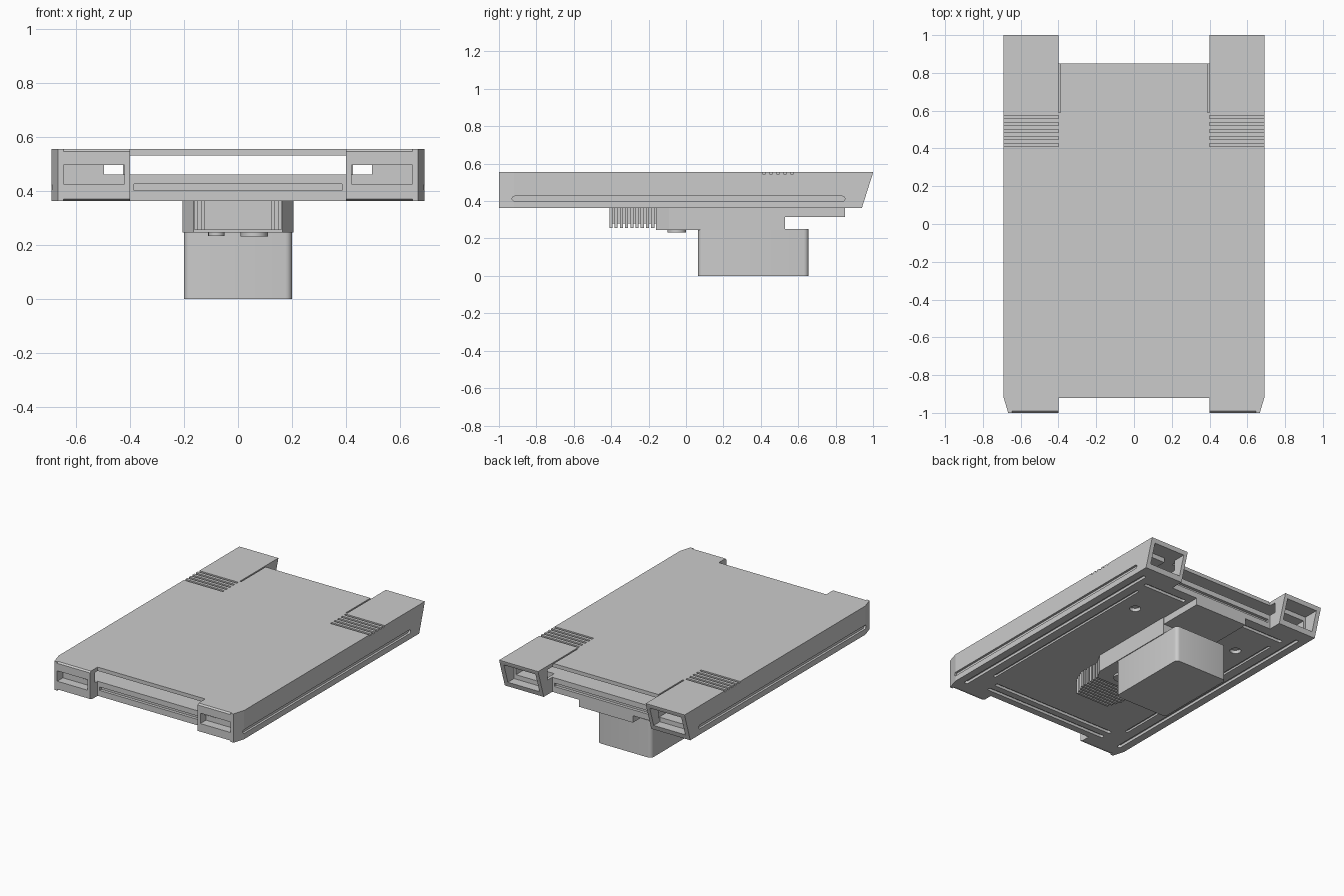
import bpy, bmesh, math

if "Cube" in bpy.data.objects:
    bpy.data.objects.remove(bpy.data.objects["Cube"], do_unlink=True)

grey = bpy.data.materials.new("plain grey")
grey.use_nodes = True
grey.diffuse_color = (0.6, 0.6, 0.6, 1)
grey.node_tree.nodes["Principled BSDF"].inputs["Base Color"].default_value = (0.6, 0.6, 0.6, 1)


def prism(name, points, axis, lo, hi):
    """Extrude a flat outline along one axis."""
    place = {"x": lambda u, v, w: (w, u, v),
             "y": lambda u, v, w: (u, w, v),
             "z": lambda u, v, w: (u, v, w)}[axis]
    bm = bmesh.new()
    a = [bm.verts.new(place(u, v, lo)) for u, v in points]
    b = [bm.verts.new(place(u, v, hi)) for u, v in points]
    bm.faces.new(a)
    bm.faces.new(b)
    n = len(points)
    for i in range(n):
        j = (i + 1) % n
        bm.faces.new((a[i], a[j], b[j], b[i]))
    bmesh.ops.recalc_face_normals(bm, faces=bm.faces)
    mesh = bpy.data.meshes.new(name)
    bm.to_mesh(mesh)
    bm.free()
    mesh.materials.append(grey)
    obj = bpy.data.objects.new(name, mesh)
    bpy.context.collection.objects.link(obj)
    return obj


def box(name, x0, x1, y0, y1, z0, z1):
    return prism(name, [(x0, y0), (x1, y0), (x1, y1), (x0, y1)], "z", z0, z1)


def side_box(name, s, x0, x1, *rest):
    """Box given for the +x side, mirrored when s is -1."""
    return box(name, min(s * x0, s * x1), max(s * x0, s * x1), *rest)


def capsule(u0, u1, v, r, upright=False):
    """Outline of a slot with round ends."""
    pts = []
    for k in range(14):
        t = math.pi * (k % 7) / 6 + (-math.pi / 2 if k < 7 else math.pi / 2)
        c = u1 - r if k < 7 else u0 + r
        pts.append((c + r * math.cos(t), v + r * math.sin(t)))
    return [(q, p) for p, q in pts] if upright else pts


def disc(x, y, r, n=20):
    return [(x + r * math.cos(math.tau * i / n), y + r * math.sin(math.tau * i / n))
            for i in range(n)]


def apply(obj, mod):
    bpy.context.view_layer.objects.active = obj
    bpy.ops.object.modifier_apply(modifier=mod.name)


def cut(obj, cutter):
    mod = obj.modifiers.new("cut", "BOOLEAN")
    mod.operation, mod.solver, mod.object = "DIFFERENCE", "EXACT", cutter
    apply(obj, mod)
    bpy.data.objects.remove(cutter, do_unlink=True)


# Slab housing with a raked back end
body = prism("housing", [(-1, 0.362), (0.94, 0.362), (0.998, 0.545), (1, 0.555), (-1, 0.555)],
             "x", -0.69, 0.69)

# Front and back notches, and the hollow running through
cut(body, box("front_notch", -0.4, 0.4, -1.1, -0.92, 0.2, 0.7))
cut(body, box("back_notch", -0.4, 0.4, 0.85, 1.1, 0.2, 0.7))
cut(body, box("hollow", -0.495, 0.495, -0.95, 0.9, 0.46, 0.53))

# Stepped edges of the plates in the notches
for y0, y1 in ((-0.95, -0.9), (0.83, 0.88)):
    cut(body, box("edge_groove", -0.385, 0.385, y0, y1, 0.402, 0.425))

for s in (-1, 1):
    # Chamfered front corners
    cut(body, prism("corner_cut", [(s * 0.663, -1.01), (s * 0.69, -0.92),
                                   (s * 0.8, -0.92), (s * 0.8, -1.01)], "z", 0.2, 0.7))
    # Small bevels above and below the front corner blocks
    lo, hi = sorted((s * 0.39, s * 0.645))
    cut(body, prism("top_bevel", [(-1.01, 0.535), (-0.988, 0.558), (-1.01, 0.558)], "x", lo, hi))
    cut(body, prism("low_bevel", [(-1.01, 0.374), (-0.965, 0.359), (-1.01, 0.359)], "x", lo, hi))
    # Front windows and framed back recesses
    cut(body, side_box("front_window", s, 0.42, 0.645, -1.1, -0.94, 0.425, 0.495))
    cut(body, side_box("back_recess", s, 0.425, 0.66, 0.885, 1.1, 0.395, 0.527))
    cut(body, side_box("back_window", s, 0.42, 0.645, 0.8, 0.9, 0.425, 0.495))
    # Long grooves in the side walls
    lo, hi = sorted((s * 0.675, s * 0.8))
    cut(body, prism("side_groove", capsule(-0.93, 0.85, 0.413, 0.013), "x", lo, hi))
    # Vents and seam on top
    for i in range(5):
        y = 0.41 + i * 0.037
        cut(body, side_box("vent", s, 0.4, 0.75, y, y + 0.016, 0.546, 0.6))
    cut(body, side_box("seam", s, 0.39, 0.4, 0.59, 0.9, 0.546, 0.6))
    # Slots and screw wells underneath
    cut(body, prism("long_slot", capsule(-0.9, 0.85, s * 0.625, 0.013, True), "z", 0.3, 0.38))
    cut(body, prism("inner_slot", capsule(-0.72, 0.68, s * 0.54, 0.01, True), "z", 0.3, 0.375))
    lo, hi = sorted((s * 0.23, s * 0.56))
    cut(body, prism("back_slot", capsule(lo, hi, 0.77, 0.013), "z", 0.3, 0.38))
    cut(body, prism("screw_well", disc(s * 0.41, 0.5, 0.035), "z", 0.3, 0.385))
for y in (-0.86, -0.79):
    cut(body, prism("front_slot", capsule(-0.47, 0.47, y, 0.013), "z", 0.3, 0.38))

# Mount under the housing, narrowing towards the front
prism("mount", [(-0.165, -0.16), (0.165, -0.16), (0.205, -0.09), (0.205, 0.53),
                (-0.205, 0.53), (-0.205, -0.09)], "z", 0.246, 0.364)
box("mount_back", -0.2, 0.2, 0.52, 0.85, 0.315, 0.364)

# Knobs below the mount
prism("small_knob", disc(-0.08, -0.05, 0.03), "z", 0.234, 0.25)
prism("large_knob", disc(0.06, -0.05, 0.05), "z", 0.232, 0.25)

# Cooling fins on a narrower core
box("fin_core", -0.11, 0.11, -0.4, -0.15, 0.28, 0.364)
for i in range(9):
    y = -0.41 + i * 0.028
    w = min(0.16, 0.125 + i * 0.012)
    box("cooling_fin", -w, w, y, y + 0.017, 0.255, 0.364)

# Hanging box with rounded upright edges
pack = box("lower_box", -0.2, 0.2, 0.065, 0.655, 0, 0.25)
bm = bmesh.new()
bm.from_mesh(pack.data)
upright = [e for e in bm.edges if abs(e.verts[0].co.z - e.verts[1].co.z) > 0.1]
bmesh.ops.bevel(bm, geom=upright, offset=0.025, segments=4, profile=0.5, affect="EDGES")
bm.to_mesh(pack.data)
bm.free()

# Smooth the rounded parts and keep the edges sharp
bpy.ops.object.select_all(action="DESELECT")
for obj in bpy.data.objects:
    if obj.type == "MESH" and ("knob" in obj.name or obj is pack or obj.name == "lower_box"):
        obj.select_set(True)
bpy.context.view_layer.objects.active = pack
bpy.ops.object.shade_smooth_by_angle(angle=math.radians(30))
